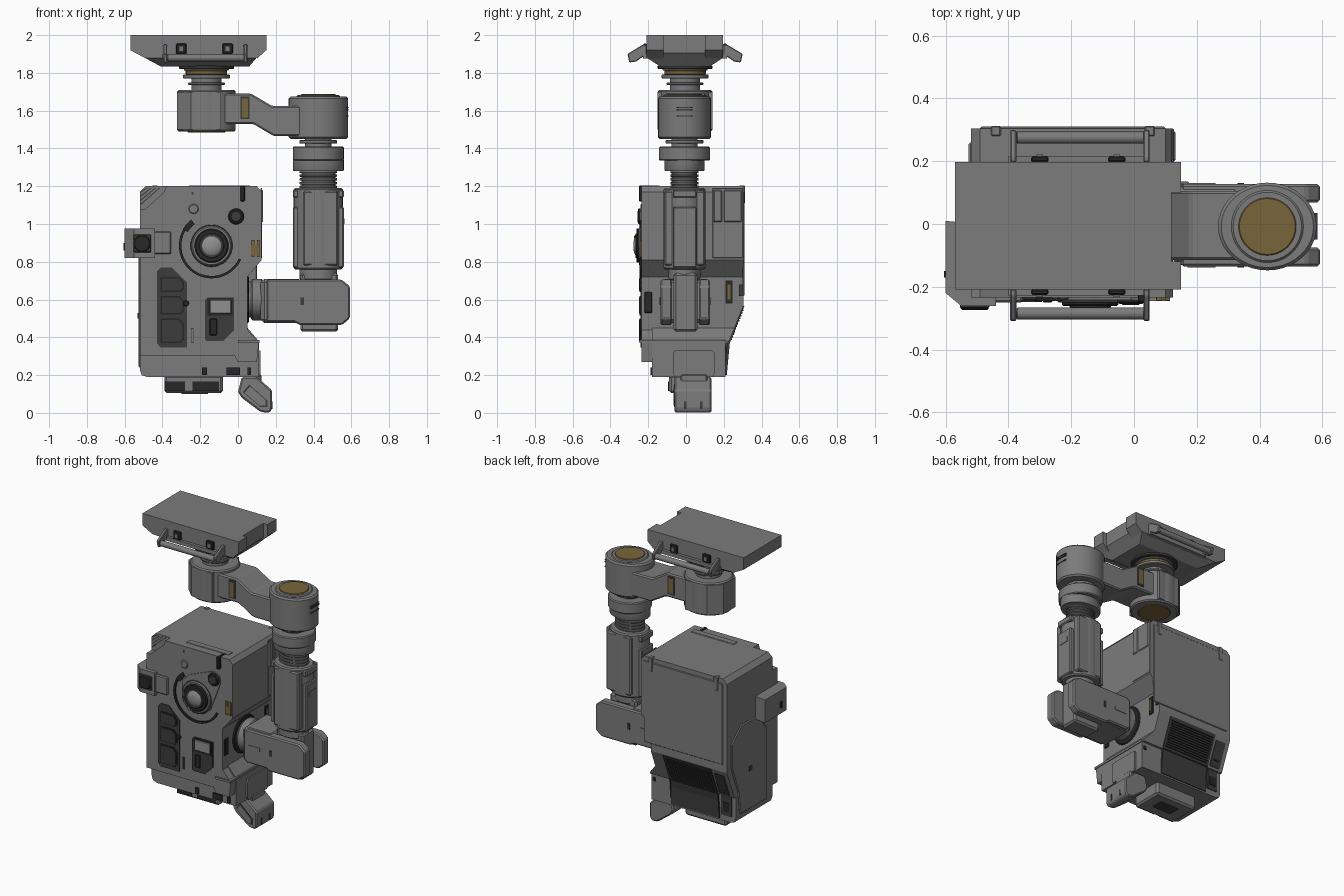
import bpy, bmesh, math

if "Cube" in bpy.data.objects:
    bpy.data.objects.remove(bpy.data.objects["Cube"])


def material(name, r, g, b):
    m = bpy.data.materials.new(name)
    m.use_nodes = True
    m.diffuse_color = (r, g, b, 1)
    m.node_tree.nodes["Principled BSDF"].inputs["Base Color"].default_value = (r, g, b, 1)
    return m


GREY = material("body grey", .2, .2, .2)
DARK = material("dark grey", .045, .045, .045)
BLACK = material("black", .02, .02, .02)
PALE = material("pale grey", .28, .28, .28)
GOLD = material("gold", .19, .13, .042)

# axis -> how profile (u, v) and depth w become x, y, z
PLACE = {"x": lambda u, v, w: (w, u, v), "y": lambda u, v, w: (u, w, v), "z": lambda u, v, w: (u, v, w)}


def finish(name, bm, mat, bevel=0):
    bmesh.ops.recalc_face_normals(bm, faces=bm.faces)
    if bevel:
        edges = [e for e in bm.edges if len(e.link_faces) == 2 and e.calc_face_angle() > .5]
        bmesh.ops.bevel(bm, geom=edges, offset=bevel, segments=1, affect="EDGES")
    me = bpy.data.meshes.new(name)
    bm.to_mesh(me)
    bm.free()
    me.materials.append(mat)
    ob = bpy.data.objects.new(name, me)
    bpy.context.collection.objects.link(ob)
    return ob


def prism(name, axis, pts, a, b, mat=GREY, bevel=0):
    """Extrude a profile along an axis from a to b."""
    bm = bmesh.new()
    rows = [[bm.verts.new(PLACE[axis](u, v, w)) for u, v in pts] for w in (a, b)]
    bm.faces.new(rows[0])
    bm.faces.new(rows[1])
    for i in range(len(pts)):
        j = (i + 1) % len(pts)
        bm.faces.new((rows[0][i], rows[0][j], rows[1][j], rows[1][i]))
    return finish(name, bm, mat, bevel)


def box(name, x, y, z, mat=GREY, bevel=0):
    return prism(name, "z", [(x[0], y[0]), (x[1], y[0]), (x[1], y[1]), (x[0], y[1])], *z, mat, bevel)


def lathe(name, axis, centre, rings, mat=GREY, squash=1, segs=40):
    """Stack circles of (radius, depth) along an axis."""
    bm = bmesh.new()
    loops = []
    for r, w in rings:
        ang = [2 * math.pi * i / segs for i in range(segs)]
        loops.append([bm.verts.new(PLACE[axis](centre[0] + r * math.cos(t),
                      centre[1] + r * squash * math.sin(t), w)) for t in ang])
    for lo, hi in zip(loops, loops[1:]):
        for i in range(segs):
            j = (i + 1) % segs
            bm.faces.new((lo[i], lo[j], hi[j], hi[i]))
    bm.faces.new(loops[0])
    bm.faces.new(loops[-1])
    ob = finish(name, bm, mat)
    bpy.ops.object.select_all(action="DESELECT")
    ob.select_set(True)
    bpy.context.view_layer.objects.active = ob
    bpy.ops.object.shade_smooth_by_angle(angle=.6)


def drum(name, axis, centre, r, a, b, mat=GREY, edge=.01, squash=1):
    s = math.copysign(edge, b - a)
    lathe(name, axis, centre, [(r - edge, a), (r, a + s), (r, b - s), (r - edge, b)], mat, squash)


def crossed(name, front, side):
    """Solid with one outline from the front and another from the side."""
    ob = prism(name, "y", front, -1, 1)
    cut = prism(name + "_cutter", "x", side, -1, 1)
    mod = ob.modifiers.new("cross", "BOOLEAN")
    mod.operation, mod.solver, mod.object = "INTERSECT", "EXACT", cut
    bpy.context.view_layer.objects.active = ob
    bpy.ops.object.modifier_apply(modifier="cross")
    bpy.data.objects.remove(cut)


# Main housing
crossed("housing",
        [(-.48, .19), (.11, .19), (.11, .38), (.05, .45), (.05, .72), (.125, .81), (.125, 1.17), (.1, 1.2),
         (-.49, 1.2), (-.52, 1.17), (-.52, .23), (-.51, .2)],
        [(-.18, .19), (.21, .19), (.21, .37), (.225, .37), (.305, .57), (.305, 1.2), (-.18, 1.2)])
prism("front_cover", "y", [(-.52, .305), (-.02, .305), (0, .27), (.1, .27), (.11, .37), (.05, .44), (.05, .72),
      (.125, .81), (.125, 1.17), (.1, 1.2), (-.38, 1.2), (-.39, 1.17), (-.49, 1.08), (-.52, 1.08)], -.235, -.17)
box("side_ledge", (.0, .115), (-.245, .21), (.37, .385))
for i in range(4):
    d = i * .022
    prism("corner_rib", "y", [(-.515, 1.1 + d), (-.515, 1.108 + d), (-.42 - d, 1.19), (-.412 - d, 1.19)],
          -.184, -.175, DARK)

# Back panels, dark sloped vent and side plates
box("back_panel", (-.49, .1), (.3, .31), (.62, 1.17), bevel=.004)
for x in (-.44, .05):
    box("back_clip", (x - .016, x + .016), (.28, .313), (1.11, 1.204), GREY, .004)
prism("back_vent", "x", [(.2, .2), (.216, .2), (.216, .37), (.232, .37), (.309, .565), (.25, .565)], -.4, -.04, DARK)
for i in range(12):
    z = .385 + i * .014
    y = .227 + (z - .37) * .4
    box("vent_rib", (-.385, -.055), (y, y + .01), (z, z + .008), BLACK)
prism("back_grille", "x", [(.19, .23), (.216, .23), (.216, .37), (.24, .39), (.297, .54), (.2, .54)], -.49, -.415, DARK)
for z in (.26, .42):
    y = .205 if z < .3 else .24
    box("grille_recess", (-.475, -.43), (y, y + .016), (z, z + .06), BLACK)
prism("right_side_plate", "x", [(-.12, .24), (.17, .24), (.19, .4), (.26, .58), (.26, .75), (.16, .84), (-.02, .84),
      (-.12, .72)], -.527, -.51, GREY, .006)
box("right_side_stud", (-.531, -.515), (.05, .08), (.5, .53), DARK)
box("left_seam_panel", (.12, .128), (.14, .303), (.82, 1.19), GREY, .003)
for a, b in ((.145, .19), (.2, .295)):
    box("left_back_plate", (.12, .133), (a, b), (1.01, 1.18), GREY, .005)
box("top_slot", (-.26, .06), (-.185, -.14), (1.198, 1.204), GREY, .003)
box("left_slot", (.045, .058), (-.22, -.18), (.53, .64), BLACK, .003)
box("left_gold_frame", (.045, .056), (.21, .245), (.58, .7), BLACK)
box("left_gold_catch", (.045, .06), (.22, .235), (.6, .68), GOLD)
box("left_rear_button", (.045, .06), (.28, .3), (.62, .68), DARK)
box("left_low_button", (.08, .1), (.205, .216), (.32, .345), BLACK)

# Main lens, arc ring and pointed surround
prism("lens_surround", "y", [(-.25, .84), (-.2, .78), (-.1, .78), (-.04, .82), (.035, 1.02), (.03, 1.07), (-.01, 1.09),
      (-.05, 1.08), (-.2, 1.02), (-.25, .97)], -.242, -.23)
LENS = (-.14, .885)


def arc_band(name, start, end, inner, outer):
    ang = [math.radians(start + (end - start) * i / 24) for i in range(25)]
    rim = [(r, t) for r, turn in ((inner, ang), (outer, ang[::-1])) for t in turn]
    prism(name, "y", [(LENS[0] + r * math.cos(t), LENS[1] + r * math.sin(t)) for r, t in rim], -.246, -.23, BLACK)


arc_band("lens_arc", 135, 335, .16, .173)
arc_band("lens_arc_grip", 128, 150, .145, .175)
drum("lens_ring", "y", LENS, .112, -.23, -.244, DARK, .003)
drum("lens_collar", "y", LENS, .106, -.23, -.25, GREY, .006)
drum("lens_barrel", "y", LENS, .09, -.24, -.262, BLACK, .006)
drum("lens_bezel", "y", LENS, .066, -.25, -.268, DARK, .004)
lathe("lens_glass", "y", LENS, [(.05, -.25), (.05, -.268), (.037, -.275), (.017, -.279)], PALE)
drum("upper_sensor", "y", (-.01, 1.04), .042, -.23, -.255, BLACK, .006)
drum("upper_sensor_glass", "y", (-.01, 1.04), .03, -.25, -.258, DARK, .004)
drum("round_plug", "y", (-.235, 1.08), .026, -.23, -.242, GREY, .004)
box("pin_hole", (-.245, -.235), (-.238, -.23), (1.155, 1.17), DARK)
box("front_clip", (.012, .036), (-.25, -.15), (1.12, 1.203), BLACK, .004)
box("gold_catch", (.07, .115), (-.24, -.2), (.835, .885), GOLD)
for x in (.072, .1):
    box("gold_catch_pin", (x, x + .015), (-.243, -.2), (.825, .915), GOLD)

# Left and right control panels on the front
prism("control_panel", "y", [(-.43, .37), (-.41, .345), (-.27, .345), (-.27, .69), (-.35, .77), (-.41, .77),
      (-.43, .75)], -.242, -.23, DARK)
for z, h in ((.37, .13), (.52, .1), (.64, .08)):
    prism("control_recess", "y", [(-.41, z), (-.3, z), (-.285, z + .02), (-.285, z + h - .03), (-.31, z + h),
          (-.41, z + h)], -.246, -.235, BLACK)
    prism("control_pad", "y", [(-.402, z + .008), (-.305, z + .008), (-.293, z + .024), (-.293, z + h - .034),
          (-.314, z + h - .008), (-.402, z + h - .008)], -.249, -.235, DARK)
prism("screen_panel", "y", [(-.175, .39), (-.165, .38), (-.08, .38), (-.02, .44), (-.02, .61), (-.16, .61),
      (-.175, .595)], -.242, -.23, DARK)
box("screen_frame", (-.162, -.028), (-.246, -.235), (.515, .607), BLACK)
box("screen", (-.15, -.035), (-.25, -.235), (.525, .6), PALE, .005)
box("screen_buttons", (-.15, -.11), (-.248, -.235), (.41, .5), BLACK, .005)
drum("small_knob", "y", (-.275, .58), .015, -.23, -.25, BLACK, .003)
box("lower_slit", (-.25, -.235), (-.241, -.23), (.37, .45), DARK)
box("lower_slit_bar", (-.246, -.239), (-.244, -.23), (.375, .445), GREY)

# Side camera block
prism("side_block", "z", [(-.6, .01), (-.6, -.22), (-.55, -.262), (-.44, -.262), (-.44, -.2), (-.5, 0)],
      .82, .975, GREY)
box("side_block_arm", (-.46, -.355), (-.25, -.2), (.84, .96), GREY, .006)
box("side_lens_plate", (-.555, -.46), (-.268, -.25), (.85, .945), DARK, .004)
drum("side_lens", "y", (-.508, .897), .045, -.26, -.274, BLACK, .005)
box("side_block_mark", (-.605, -.59), (-.17, -.15), (.86, .9), BLACK)

# Underside block and angled foot
box("base_block", (-.39, -.08), (-.09, .13), (.105, .2), GREY, .012)
for a, b in ((-.39, -.28), (-.24, -.1)):
    box("base_port", (a, b), (-.095, -.08), (.115, .165), BLACK)
box("base_pad", (-.3, -.16), (-.01, .07), (.1, .11), DARK)
for a, b in ((-.06, .01), (-.19, -.165), (.05, .07)):
    box("lower_port", (a, b), (-.188, -.17), (.2, .24), BLACK)
prism("foot_mount", "x", [(-.07, .21), (-.06, .19), (.14, .19), (.15, .21), (.15, .32), (.14, .33), (-.06, .33),
      (-.07, .31)], .1, .12)
prism("foot", "y", [(.0, .11), (.02, .08), (.12, .005), (.165, .0), (.18, .02), (.18, .12), (.1, .19), (.02, .19)],
      -.06, .135, GREY, .008)
foot_face = [(.025, .11), (.12, .03), (.155, .03), (.155, .065), (.06, .15)]
prism("foot_rim", "y", foot_face, -.063, -.05, DARK)
prism("foot_inset", "y", [(.09 + (x - .09) * .85, .085 + (z - .085) * .85) for x, z in foot_face], -.067, -.05)
box("foot_cap", (.06, .125), (-.03, .115), (.12, .205), GREY, .008)
for y in (-.01, .075):
    box("foot_slot", (.175, .183), (y, y + .012), (.02, .06), DARK)

# Lower elbow: swivel, fork and pivot
for r, a, b, mat in ((.125, .04, .058, BLACK), (.095, .05, .08, GREY), (.11, .07, .13, GREY)):
    drum("swivel", "x", (-.005, .6), r, a, b, mat, .006)
box("fork_root", (.12, .34), (-.13, .125), (.475, .71), GREY, .02)
fork = [(.15, .48), (.3, .48), (.33, .465), (.55, .465), (.592, .5), (.592, .67), (.55, .705), (.15, .705)]
for a, b in ((-.135, -.075), (.068, .127)):
    prism("fork_prong", "y", fork, a, b, GREY, .008)
for y in (-.136, .128):
    box("fork_slot", (.17, .26), (y - .003, y + .003), (.58, .605), GREY)
    box("fork_slot_small", (.33, .35), (y - .003, y + .003), (.57, .61), DARK)
box("pivot_block", (.33, .53), (-.065, .06), (.43, .74), GREY, .012)

# Upright arm
UP = (.425, -.008)
drum("arm_foot", "z", UP, .1, .7, .77, GREY, .01, .85)
drum("arm_sleeve", "z", UP, .13, .76, 1.19, GREY, .008, .85)
box("arm_spine", (.345, .53), (-.115, .1), (.78, 1.175), GREY, .008)
for x in (.305, .545):
    for a, b in ((.77, 1.09), (1.14, 1.18)):
        box("arm_side_plate", (x - .015, x + .015), (-.07, .055), (a, b), GREY, .006)
box("arm_mark", (.555, .564), (-.04, .03), (1.0, 1.03), GREY)
drum("arm_core", "z", UP, .09, 1.17, 1.3, GREY, .005, .75)
for i in range(5):
    drum("arm_rib", "z", UP, .1, 1.19 + i * .02, 1.203 + i * .02, GREY, .003, .75)
drum("arm_collar", "z", UP, .135, 1.335, 1.41, GREY, .006)
lathe("arm_collar_skirt", "z", UP, [(.132, 1.28), (.135, 1.285), (.135, 1.34)], GREY, .78)
drum("collar_neck", "z", UP, .07, 1.4, 1.46, GREY, .004)
drum("collar_seal", "z", UP, .1, 1.425, 1.445, GREY, .004)

# Upper link with round joint at each end
drum("outer_joint", "z", UP, .157, 1.45, 1.675, GREY, .01, .89)
drum("outer_joint_rim", "z", UP, .115, 1.67, 1.683, GREY, .006)
drum("outer_joint_cap", "z", UP, .092, 1.67, 1.688, GOLD, .003)
for z, h in ((1.57, .004), (1.6, .008), (1.615, .004)):
    box("joint_end_mark", (.575, .585), (-.05, .035), (z, z + h), DARK)
IN = (-.167, -.005)
drum("inner_joint", "z", IN, .155, 1.49, 1.71, GREY, .008, .93)
drum("inner_joint_cap", "z", IN, .1, 1.484, 1.5, GOLD, .004)
prism("inner_joint_side", "z", [(-.322, -.07), (-.25, -.14), (-.09, -.15), (-.09, .14), (-.25, .13), (-.322, .06)],
      1.5, 1.7)
prism("link", "y", [(-.12, 1.53), (.08, 1.53), (.19, 1.465), (.36, 1.465), (.36, 1.625), (.18, 1.625), (.07, 1.69),
      (-.12, 1.69)], -.115, .105, GREY, .008)
for y in (-.117, .107):
    box("link_frame", (.012, .06), (y - .003, y + .003), (1.555, 1.675), DARK)
    box("link_catch", (.02, .052), (y - .005, y + .005), (1.565, 1.665), GOLD)

# Stacked collar under the mounting plate
for r, a, b, mat in ((.08, 1.7, 1.78, GREY), (.098, 1.735, 1.75, GREY), (.125, 1.77, 1.792, GREY),
                     (.11, 1.79, 1.815, GOLD), (.12, 1.812, 1.825, GREY), (.145, 1.82, 1.84, DARK)):
    drum("mount_ring", "z", IN, r, a, b, mat, .004)

# Mounting plate with end ears and carry bars
crossed("mount_plate",
        [(-.57, 2), (.12, 2), (.12, 1.905), (.06, 1.835), (-.41, 1.835), (-.57, 1.92)],
        [(-.208, 2), (.197, 2), (.197, 1.88), (.12, 1.83), (-.13, 1.83), (-.208, 1.88)])
for a, b in ((-.208, -.12), (.1, .197)):
    prism("plate_ear", "y", [(.1, 2), (.15, 2), (.15, 1.92), (.1, 1.875)], a, b)
for side, wall, bar in ((-1, -.208, -.285), (1, .197, .275)):
    drum("carry_bar", "x", (bar, 1.88), .019, -.375, .035, GREY, .004)
    box("bar_rail", (-.4, .05), sorted((wall - side * .01, wall + side * .02)), (1.875, 1.9))
    for x in (-.385, .04):
        prism("bar_bracket", "x", [(wall, 1.95), (wall + side * .02, 1.95), (bar + side * .025, 1.9),
              (bar + side * .015, 1.855), (bar - side * .02, 1.86), (wall, 1.9)], x - .01, x + .01, GREY, .004)
    for x in (-.3, -.055):
        box("plate_latch", (x - .028, x + .028), sorted((wall, wall + side * .018)), (1.9, 1.955), BLACK, .005)
        box("latch_bolt", (x - .01, x + .01), sorted((wall, wall + side * .024)), (1.915, 1.94), GREY)
